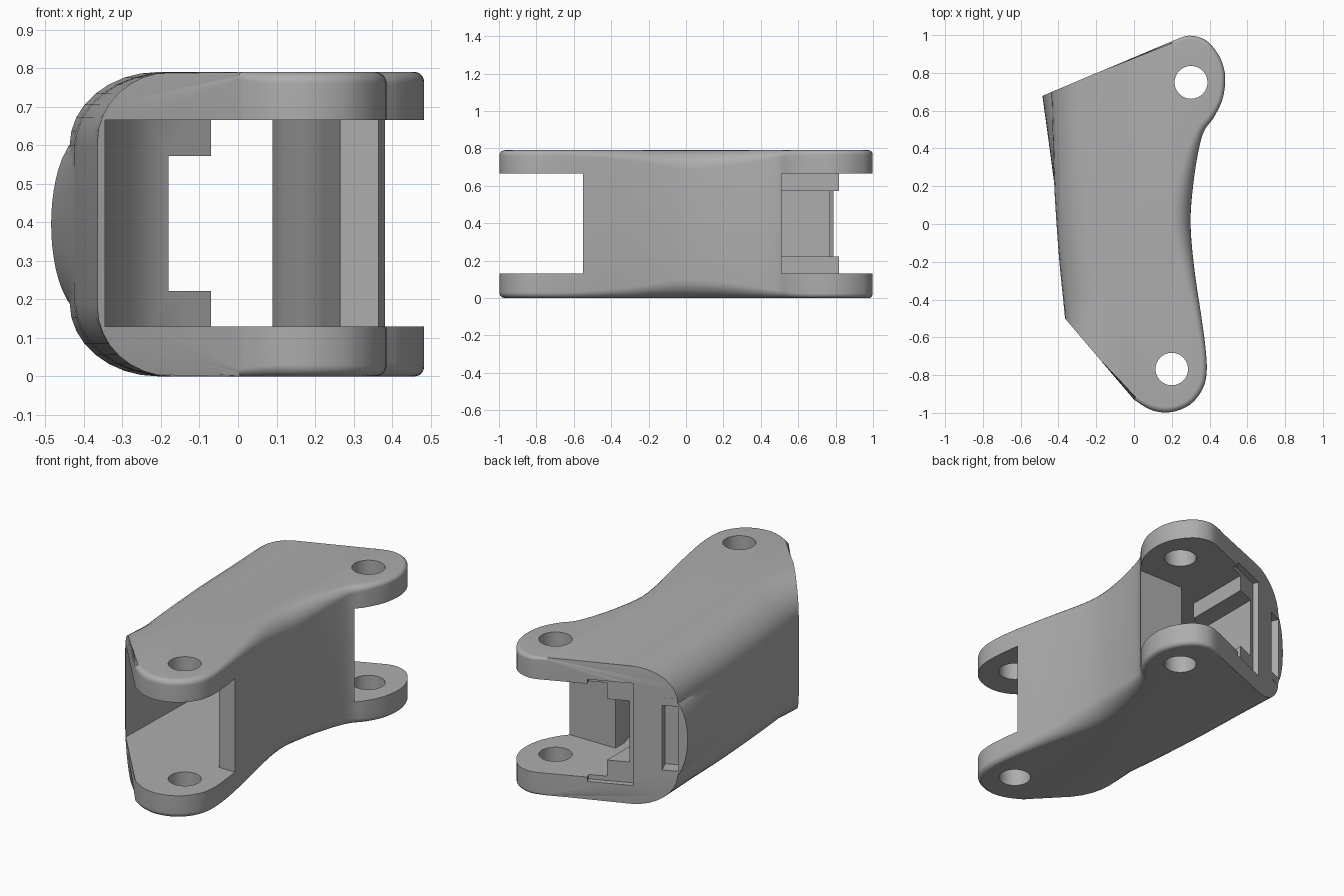
import bpy, bmesh, math
from mathutils import Vector

if "Cube" in bpy.data.objects:
    bpy.data.objects.remove(bpy.data.objects["Cube"])

H = 0.79
grey = bpy.data.materials.new("grey")
grey.diffuse_color = (0.42, 0.42, 0.42, 1)
grey.use_nodes = True
grey.node_tree.nodes["Principled BSDF"].inputs["Base Color"].default_value = grey.diffuse_color


def make(name, rings):
    """Skin a list of equal-length rings and close both ends."""
    bm = bmesh.new()
    loops = [[bm.verts.new(p) for p in r] for r in rings]
    n = len(loops[0])
    for a, b in zip(loops, loops[1:]):
        for i in range(n):
            j = (i + 1) % n
            bm.faces.new((a[i], a[j], b[j], b[i]))
    bm.faces.new(loops[0])
    bm.faces.new(loops[-1])
    bmesh.ops.recalc_face_normals(bm, faces=bm.faces[:])
    me = bpy.data.meshes.new(name)
    bm.to_mesh(me)
    bm.free()
    me.materials.append(grey)
    ob = bpy.data.objects.new(name, me)
    bpy.context.collection.objects.link(ob)
    return ob


def prism(name, pts, z0, z1):
    return make(name, [[(x, y, z) for x, y in pts] for z in (z0, z1)])


def combine(ob, other, op):
    m = ob.modifiers.new("bool", 'BOOLEAN')
    m.operation, m.solver, m.object = op, 'EXACT', other
    bpy.context.view_layer.objects.active = ob
    bpy.ops.object.modifier_apply(modifier=m.name)
    bpy.data.objects.remove(other)


def spline(pts, steps=4):
    out = []
    for i in range(len(pts) - 1):
        p0, p1, p2, p3 = (Vector(pts[max(0, min(len(pts) - 1, i + k))]) for k in (-1, 0, 1, 2))
        for s in range(steps):
            t = s / steps
            out.append(0.5 * (2 * p1 + (p2 - p0) * t + (2 * p0 - 5 * p1 + 4 * p2 - p3) * t * t
                              + (3 * p1 - p0 - 3 * p2 + p3) * t ** 3))
    return out + [Vector(pts[-1])]


# Right-hand outline (x, y, edge radius), back lug to front lug
right = spline([(0.2, 0.967, 0.012), (0.29, 0.997, 0.02), (0.38, 0.973, 0.025), (0.445, 0.9, 0.025),
                (0.477, 0.82, 0.025), (0.482, 0.74, 0.025), (0.465, 0.65, 0.025), (0.42, 0.56, 0.03),
                (0.37, 0.49, 0.04), (0.34, 0.38, 0.06), (0.315, 0.22, 0.085), (0.30, 0.05, 0.1),
                (0.305, -0.1, 0.09), (0.325, -0.28, 0.06), (0.355, -0.48, 0.04), (0.378, -0.65, 0.03),
                (0.385, -0.78, 0.03), (0.365, -0.87, 0.03), (0.31, -0.945, 0.03), (0.24, -0.985, 0.03),
                (0.16, -0.998, 0.03), (0.08, -0.98, 0.03), (0.0, -0.93, 0.02)])
# Each station: x, y, inset direction, horizontal radius, vertical radius
stations = []
for i, p in enumerate(right):
    t = (right[min(i + 1, len(right) - 1)] - right[max(i - 1, 0)]).to_2d().normalized()
    stations.append((p.x, p.y, (t.y, -t.x), p.z, p.z))
end_dir = Vector((0.92, 0.393))
diag = Vector((0.365, -0.43)).normalized()
stations.append((-0.365, -0.5, diag, 0.30, 0.18))
left = spline([(-0.375, -0.4, 0), (-0.395, -0.2, 0), (-0.41, 0.0, 0), (-0.422, 0.2, 0), (-0.43, 0.45, 0)], 3)
for p in left:
    stations.append((p.x, p.y, (1, 0.05), 0.25, 0.19))
stations.append((-0.437, 0.698, end_dir, 0.25, 0.19))


def ring(phi, top):
    out = []
    for x, y, d, rx, rz in stations:
        o, dz = rx * (1 - math.cos(phi)), rz * (1 - math.sin(phi))
        out.append((x + d[0] * o, y + d[1] * o, H - dz if top else dz))
    return out


N = 8
angles = [math.pi / 2 * k / N for k in range(N + 1)]
body = make("link_body", [ring(a, False) for a in reversed(angles)] + [ring(a, True) for a in angles])

# Convex ridge growing out of the left wall toward the back
rows = []
for k in range(9):
    t = k / 8
    row = []
    for j in range(17):
        s = -1 + j / 8
        x = -0.395 - 0.09 * t * math.sqrt(max(0, 1 - s * s * 0.97))
        row.append((x, (0.885 + 0.427 * x) * t, H / 2 + 0.23 * s))
    row += [(-0.37, (0.885 - 0.427 * 0.37) * t, H / 2 + 0.23 * s) for s in (1, -1)]
    rows.append(row)
combine(body, make("ridge", rows), 'UNION')

# Main cavity: open lug slots at both ends, thick stop at the left rear
cavity = [(-0.345, -1.2), (-0.345, -0.5), (-0.33, 0.1), (-0.30, 0.22), (-0.22, 0.32), (-0.13, 0.38),
          (-0.07, 0.42), (-0.07, 1.3), (1, 1.3), (1, 0.51), (0.09, 0.51), (0.09, 0.43), (0.12, 0.32),
          (0.165, 0.2), (0.21, 0.08), (0.22, -0.1), (0.265, -0.55), (1, -0.55), (1, -1.2)]
combine(body, prism("cavity_cutter", cavity, 0.13, 0.665), 'DIFFERENCE')

# Channel through the middle of the stop
channel = [(-0.325, 0.12), (-0.27, 0.18), (-0.18, 0.27), (-0.18, 1.3), (0.0, 1.3), (0.0, 0.12)]
combine(body, prism("channel_cutter", channel, 0.222, 0.572), 'DIFFERENCE')


# Recesses in the sloped back end: shallow step and narrow slit
def end_cut(x0, x1, depth, z0, z1):
    n = Vector((0.393, -0.92))
    a, b = (Vector((x, 0.885 + 0.427 * x)) for x in (x0, x1))
    pts = [a + n * depth, b + n * depth, b - n * 0.1, a - n * 0.1]
    combine(body, prism("end_cutter", pts, z0, z1), 'DIFFERENCE')


end_cut(-0.22, 0.005, 0.035, 0.105, 0.69)
end_cut(-0.44, -0.36, 0.08, 0.21, 0.58)

# Pin holes through the lugs
for cx, cy, r in ((0.302, 0.75, 0.087), (0.2, -0.768, 0.086)):
    circle = [(cx + r * math.cos(a), cy + r * math.sin(a)) for a in (math.tau * k / 48 for k in range(48))]
    combine(body, prism("pin_cutter", circle, -0.2, 1), 'DIFFERENCE')

bpy.ops.object.select_all(action='DESELECT')
body.select_set(True)
bpy.context.view_layer.objects.active = body
bpy.ops.object.shade_smooth_by_angle(angle=math.radians(28))
